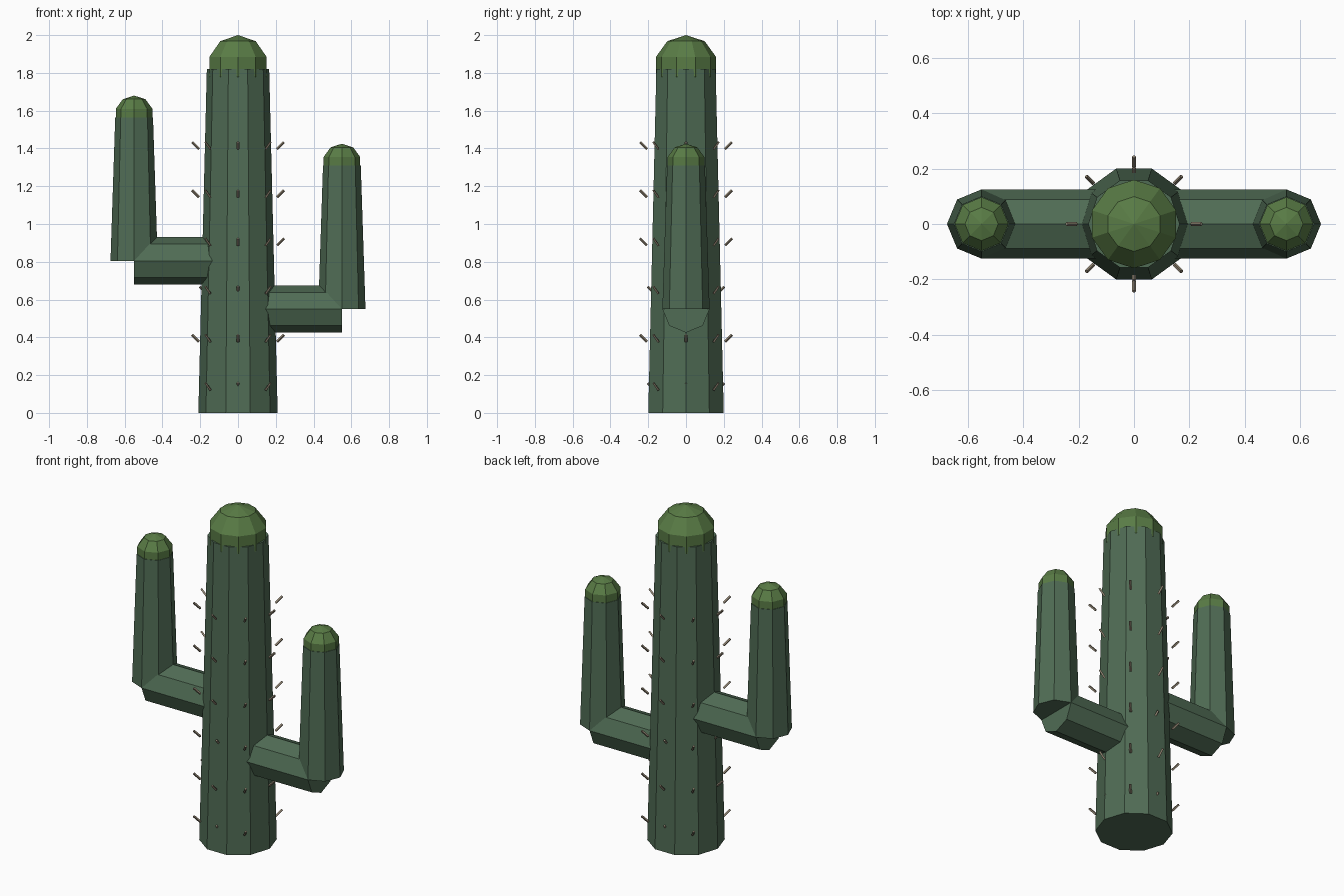
import bpy
from math import pi, radians, cos, sin

if "Cube" in bpy.data.objects:
    bpy.data.objects.remove(bpy.data.objects["Cube"])


def material(name, rgb):
    m = bpy.data.materials.new(name)
    m.diffuse_color = (*rgb, 1)
    m.use_nodes = True
    m.node_tree.nodes["Principled BSDF"].inputs["Base Color"].default_value = m.diffuse_color
    return m


GREEN = material("cactus_green", (0.08, 0.15, 0.09))
TIP = material("tip_green", (0.10, 0.20, 0.06))
SPINE = material("spine_tan", (0.30, 0.25, 0.18))


def finish(name, mat):
    ob = bpy.context.object
    ob.name = name
    ob.data.materials.append(mat)
    return ob


def column(name, x, z0, z1, r0, r1, sides):
    bpy.ops.mesh.primitive_cone_add(vertices=sides, radius1=r0, radius2=r1, depth=z1 - z0,
                                    location=(x, 0, (z0 + z1) / 2), rotation=(0, 0, pi / 2))
    return finish(name, GREEN)


def cap(name, x, top, r, sides):
    bpy.ops.mesh.primitive_uv_sphere_add(segments=sides, ring_count=5, radius=r,
                                         location=(x, 0, top - r))
    return finish(name, TIP)


# Trunk with rounded tip
column("trunk", 0, 0, 1.82, 0.21, 0.165, 10)
cap("trunk_tip", 0, 2.0, 0.168, 10)

# Arms: horizontal stub, upright and tip
for side, x, z, top in (("left", -0.55, 0.805, 1.68), ("right", 0.55, 0.55, 1.425)):
    bpy.ops.mesh.primitive_cylinder_add(vertices=8, radius=0.125, depth=abs(x) - 0.06,
                                        location=(x / 2 + (0.03 if x > 0 else -0.03), 0, z),
                                        rotation=(0, pi / 2, 0))
    finish(side + "_arm_stub", GREEN)
    column(side + "_arm_upright", x, z, top - 0.115, 0.125, 0.1, 8)
    cap(side + "_arm_tip", x, top, 0.102, 8)

# Spines: six rows of eight, slanting up and outward
for row in range(6):
    z = 0.14 + 0.255 * row
    for k in range(8):
        a = radians(45 * k)
        r = 0.185 if row in (0, 2) and k % 2 == 0 else 0.225
        bpy.ops.mesh.primitive_cylinder_add(vertices=4, radius=0.007, depth=0.052,
                                            location=(r * cos(a), r * sin(a), z),
                                            rotation=(0, pi / 4, a))
        finish(f"spine_{row}_{k}", SPINE)
